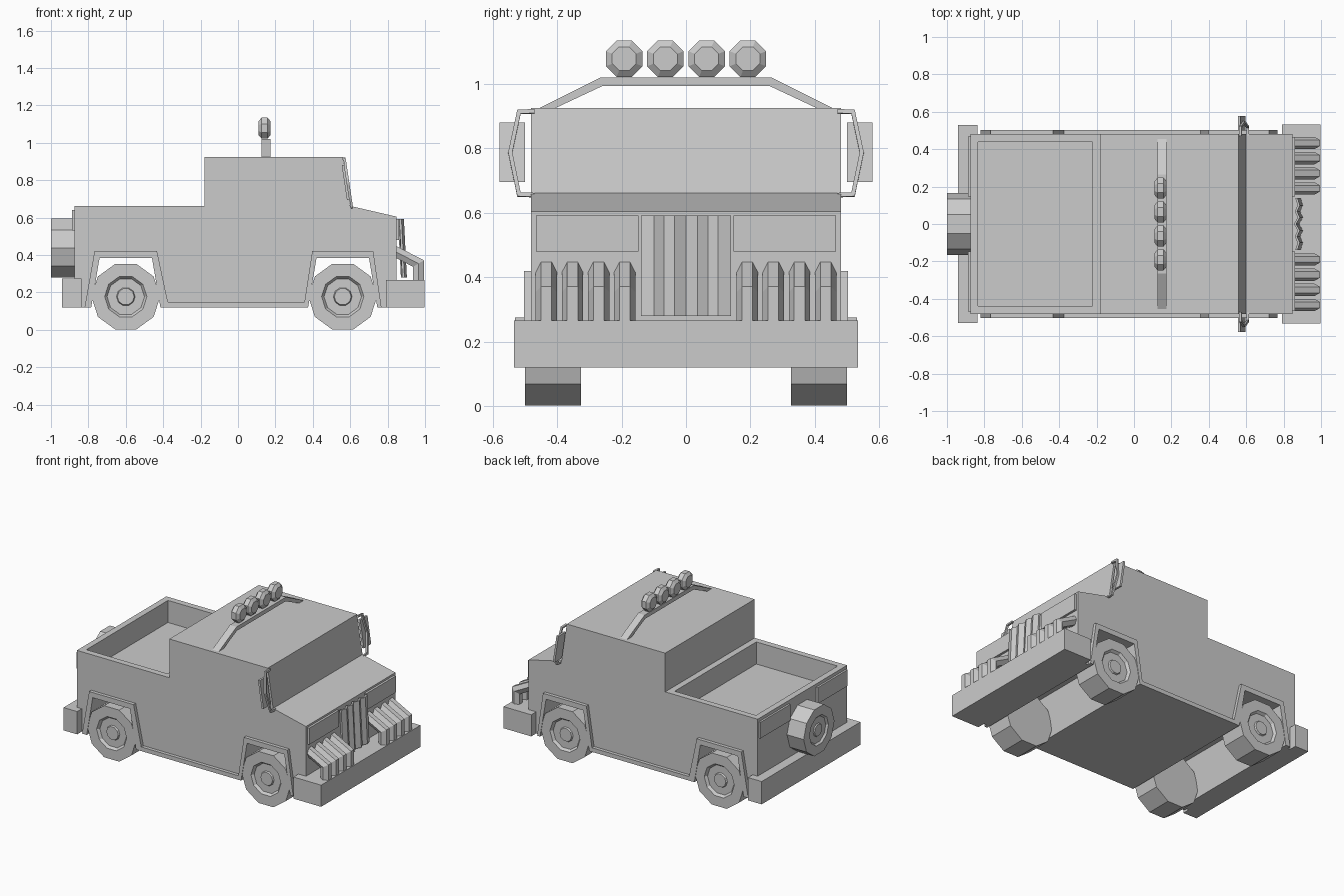
import bpy, bmesh, math
from mathutils import Vector

old = bpy.data.objects.get("Cube")
if old:
    bpy.data.objects.remove(old, do_unlink=True)

GREY = (0.6, 0.6, 0.6, 1)
mat = bpy.data.materials.new("plain grey")
mat.use_nodes = True
mat.diffuse_color = GREY
mat.node_tree.nodes["Principled BSDF"].inputs["Base Color"].default_value = GREY


def finish(name, bm, mirror=False):
    """Turn a bmesh into an object, optionally mirrored across the centre line."""
    bmesh.ops.recalc_face_normals(bm, faces=bm.faces)
    mesh = bpy.data.meshes.new(name)
    bm.to_mesh(mesh)
    bm.free()
    mesh.materials.append(mat)
    ob = bpy.data.objects.new(name, mesh)
    bpy.context.collection.objects.link(ob)
    if mirror:
        mod = ob.modifiers.new("mirror", "MIRROR")
        mod.use_axis = (False, True, False)
        mod.use_mirror_merge = False
    return ob


def prism(points, direction):
    """Extrude a closed outline of 3D points along a direction."""
    bm = bmesh.new()
    face = bm.faces.new([bm.verts.new(p) for p in points])
    out = bmesh.ops.extrude_face_region(bm, geom=[face], use_keep_orig=True)
    moved = [v for v in out["geom"] if isinstance(v, bmesh.types.BMVert)]
    bmesh.ops.translate(bm, verts=moved, vec=direction)
    return bm


def box(name, x, y, z, mirror=False):
    pts = [(x[0], y[0], z[0]), (x[1], y[0], z[0]), (x[1], y[1], z[0]), (x[0], y[1], z[0])]
    return finish(name, prism(pts, (0, 0, z[1] - z[0])), mirror)


def lathe(name, profile, sides, centre, axis, phase=0.0, mirror=False):
    """Revolve (radius, offset) pairs around the x or y axis, capping both ends."""
    bm = bmesh.new()
    rings = []
    for r, h in profile:
        ring = []
        for i in range(sides):
            a = math.tau * i / sides + phase
            u, w = r * math.cos(a), r * math.sin(a)
            p = Vector((h, u, w) if axis == "x" else (u, h, w))
            ring.append(bm.verts.new(p + Vector(centre)))
        rings.append(ring)
    for a, b in zip(rings, rings[1:]):
        for i in range(sides):
            j = (i + 1) % sides
            bm.faces.new((a[i], a[j], b[j], b[i]))
    bm.faces.new(rings[0])
    bm.faces.new(rings[-1])
    return finish(name, bm, mirror)


def pipe(name, path, radius, sides, side_axis, phase=0.0, mirror=False):
    """Sweep a polygon along a planar path with mitred corners."""
    bm = bmesh.new()
    side = Vector(side_axis)
    pts = [Vector(p) for p in path]
    rings = []
    for k, p in enumerate(pts):
        d0 = (p - pts[k - 1]).normalized() if k else None
        d1 = (pts[k + 1] - p).normalized() if k < len(pts) - 1 else None
        d0, d1 = d0 or d1, d1 or d0
        mid = (d0 + d1).normalized()
        up = side.cross(mid) / mid.dot(d0)
        angles = [math.tau * i / sides + phase for i in range(sides)]
        rings.append([bm.verts.new(p + radius * (side * math.cos(a) + up * math.sin(a)))
                      for a in angles])
    for a, b in zip(rings, rings[1:]):
        for i in range(sides):
            j = (i + 1) % sides
            bm.faces.new((a[i], a[j], b[j], b[i]))
    bm.faces.new(rings[0])
    bm.faces.new(rings[-1])
    return finish(name, bm, mirror)


REAR, FRONT, FLOOR = -0.6, 0.56, 0.12


def arch(cx, top, bottom, height, low=FLOOR):
    """Wheel arch outline from rear to front."""
    return [(cx - bottom, low), (cx - top, height), (cx + top, height), (cx + bottom, low)]


# Body: side outline with wheel arches, then the sunken cargo bed
outline = [(-0.875, FLOOR)] + arch(REAR, 0.14, 0.185, 0.385) + arch(FRONT, 0.14, 0.185, 0.385)
outline += [(0.847, FLOOR), (0.847, 0.605), (0.6, 0.662), (0.56, 0.925),
            (-0.18, 0.925), (-0.18, 0.662), (-0.875, 0.662)]
bm = prism([(x, -0.48, z) for x, z in outline], (0, 0.96, 0))
bmesh.ops.recalc_face_normals(bm, faces=bm.faces)
bed = [f for f in bm.faces if f.normal.z > 0.99 and f.calc_center_median().x < -0.3
       and f.calc_center_median().z > 0.6]
bmesh.ops.inset_region(bm, faces=bed, thickness=0.042, use_even_offset=True)
out = bmesh.ops.extrude_face_region(bm, geom=bed)
bmesh.ops.delete(bm, geom=bed, context="FACES_ONLY")
sunk = [v for v in out["geom"] if isinstance(v, bmesh.types.BMVert)]
bmesh.ops.translate(bm, verts=sunk, vec=(0, 0, -0.15))
finish("body", bm)

# Raised trim around the arches and along the sills
outer = arch(REAR, 0.167, 0.22, 0.42) + arch(FRONT, 0.163, 0.207, 0.42)
outer[3], outer[4] = (-0.375, 0.148), (0.355, 0.148)
inner = arch(REAR, 0.14, 0.185, 0.385) + arch(FRONT, 0.14, 0.185, 0.385)
trim = outer + inner[::-1]
finish("arch_trim", prism([(x, 0.475, z) for x, z in trim], (0, 0.028, 0)), True)

# Wheels and the spare: ten-sided tyres with a dished rim and a hub
TYRE = [(0.184, 0), (0.184, 0.175), (0.113, 0.175), (0.1, 0.158), (0.05, 0.158),
        (0.045, 0.168)]
for label, cx in (("rear", REAR), ("front", FRONT)):
    lathe(label + "_wheel", TYRE, 10, (cx, 0.325, 0.177), "y", mirror=True)
spare = [(r * 0.9, -0.875 - h * 0.715) for r, h in TYRE]
lathe("spare_wheel", spare, 10, (0, 0, 0.437), "x")

# Bumpers
box("front_bumper", (0.79, 0.998), (-0.533, 0.533), (FLOOR, 0.267))
box("rear_bumper", (-0.94, -0.838), (-0.53, 0.53), (FLOOR, 0.275))

# Lamp panels on the nose and tail
box("front_lamp_panel", (0.84, 0.862), (0.148, 0.465), (0.48, 0.592), True)
box("rear_lamp_panel", (-0.888, -0.87), (0.148, 0.468), (0.53, 0.64), True)

# Pleated grille leaning forward at the foot
ys = [0, 0.035, 0.068, 0.1, 0.14]
ys = [-y for y in ys[:0:-1]] + ys
back = [0.855, 0.875, 0.86, 0.875, 0.862]
back = back[:0:-1] + back
pleats = [(x, y) for x, y in zip(back, ys)]
loop = pleats + [(x + 0.012, y) for x, y in reversed(pleats)]
finish("grille", prism([(x, y, 0.592) for x, y in loop], (0.016, 0, -0.312)))

# Guard bars in front of the lamps
for i in range(4):
    y = 0.19 + 0.081 * i
    pipe(f"guard_bar_{i + 1}", [(0.83, y, 0.424), (0.965, y, 0.354), (0.965, y, 0.25)],
         0.033, 6, (0, 1, 0), mirror=True)


# Mirrors and brackets, leaning with the windscreen
def screen_x(z):
    return 0.56 + (0.925 - z) * 0.15


stay = [(0.47, 0.915), (0.518, 0.913), (0.545, 0.787), (0.518, 0.657), (0.47, 0.655)]
pipe("mirror_bracket", [(screen_x(z) + 0.008, y, z) for y, z in stay], 0.009, 4,
     Vector((1, 0, 0.15)).normalized(), math.pi / 4, True)
plate = [(y, z) for y, z in ((0.5, 0.695), (0.578, 0.695), (0.578, 0.88), (0.5, 0.88))]
finish("mirror", prism([(screen_x(z) - 0.012, y, z) for y, z in plate], (0.014, 0, 0)), True)

# Roof bar and its four lamps
top = [(-0.455, 0.925), (-0.265, 1.02), (0.265, 1.02), (0.455, 0.925)]
under = [(0.405, 0.925), (0.26, 0.993), (-0.26, 0.993), (-0.405, 0.925)]
finish("roof_bar", prism([(0.125, y, z) for y, z in top + under], (0.05, 0, 0)))
LAMP = [(0.04, -0.032), (0.061, -0.016), (0.061, 0.016), (0.04, 0.032)]
for i in range(2):
    lathe(f"roof_lamp_{i + 1}", LAMP, 8, (0.142, 0.064 + 0.128 * i, 1.078), "x",
          math.pi / 8, True)
